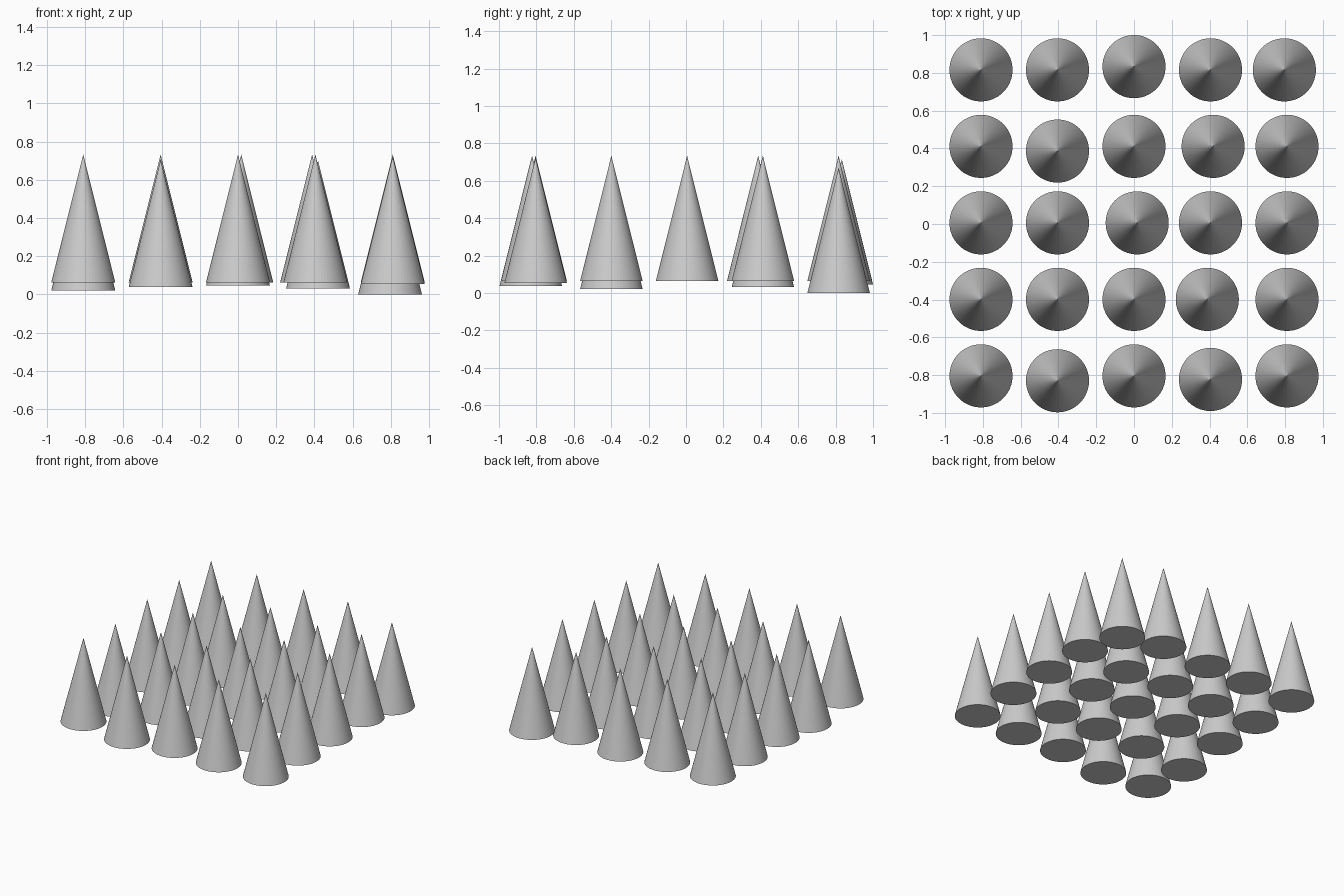
import bpy

if "Cube" in bpy.data.objects:
    bpy.data.objects.remove(bpy.data.objects["Cube"])

RADIUS, HEIGHT = 0.167, 0.67
SPACING = 0.405
BASE_Z = 0.064

# Small irregular nudges (dx, dy, dz), keyed by (column, row), row 0 at the front
NUDGES = {
    (1, 0): (0, -0.026, -0.026),
    (3, 0): (0, -0.019, 0),
    (4, 0): (0, 0, -0.01),
    (0, 1): (0, 0, -0.042),
    (3, 1): (-0.017, 0, 0),
    (2, 2): (0.017, 0, 0),
    (1, 3): (0, -0.025, 0),
    (3, 3): (0.014, 0, -0.033),
    (2, 4): (0, 0.017, -0.018),
    (4, 4): (-0.014, 0, -0.064),
}


def add_cone(col, row):
    dx, dy, dz = NUDGES.get((col, row), (0, 0, 0))
    x = (col - 2) * SPACING + dx
    y = (row - 2) * SPACING + 0.006 + dy
    z = BASE_Z + dz + HEIGHT / 2
    bpy.ops.mesh.primitive_cone_add(vertices=64, radius1=RADIUS, radius2=0,
                                    depth=HEIGHT, location=(x, y, z))
    bpy.context.object.name = f"spike_{row + 1}_{col + 1}"


# Five by five field of separate spikes
for row in range(5):
    for col in range(5):
        add_cone(col, row)
